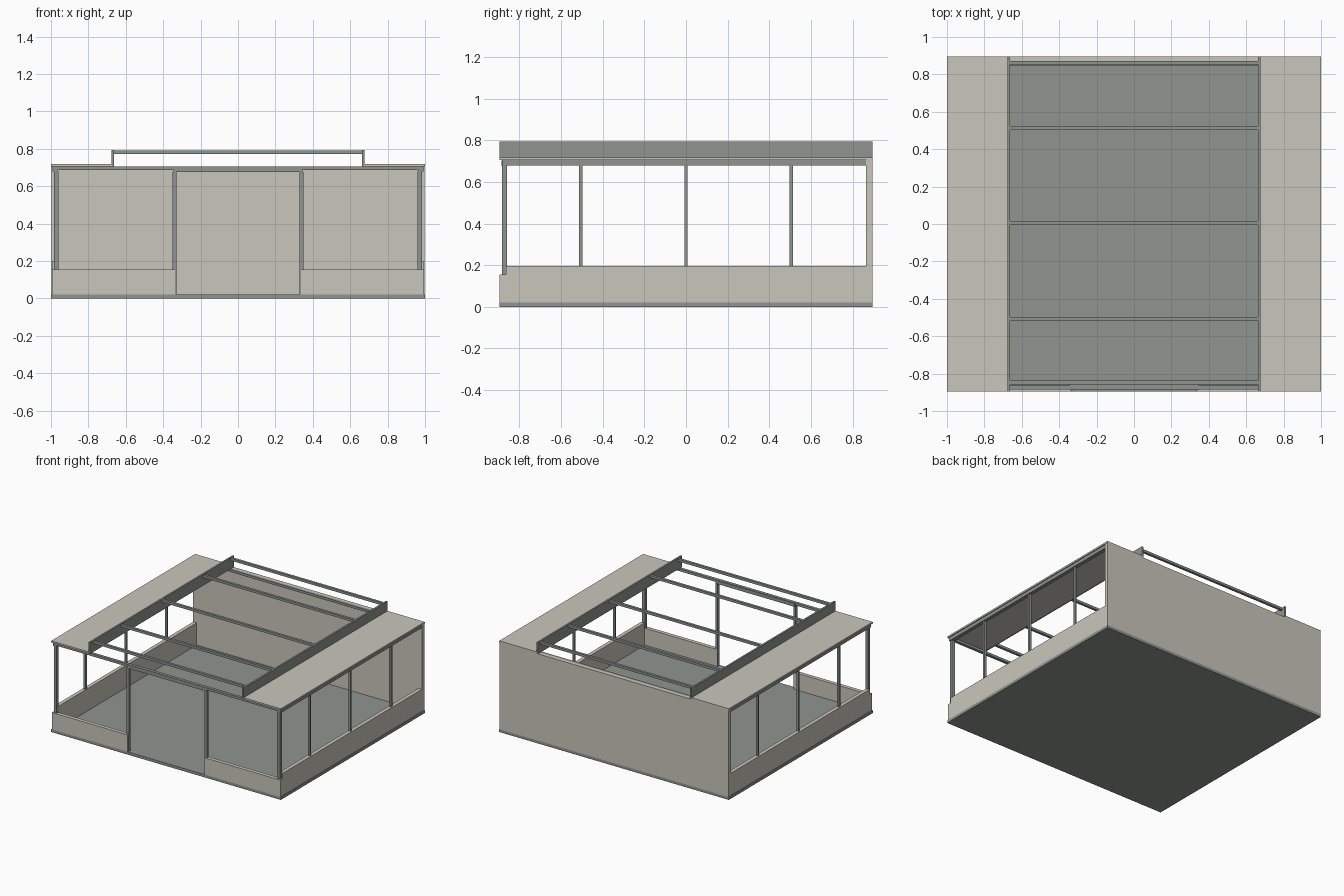
import bpy

default_cube = bpy.data.objects.get("Cube")
if default_cube:
    bpy.data.objects.remove(default_cube, do_unlink=True)


def material(name, rgb):
    m = bpy.data.materials.new(name)
    m.use_nodes = True
    colour = (*rgb, 1.0)
    m.diffuse_color = colour
    m.node_tree.nodes["Principled BSDF"].inputs["Base Color"].default_value = colour
    return m


BEIGE = material("warm_beige", (0.584, 0.565, 0.497))
GREY = material("frame_grey", (0.275, 0.301, 0.283))


def box(name, mat, xs, ys, zs):
    """Flat-faced block given by its extent along each axis."""
    spans = (xs, ys, zs)
    bpy.ops.mesh.primitive_cube_add(size=1, location=[(a + b) / 2 for a, b in spans])
    ob = bpy.context.object
    ob.name = name
    ob.scale = [b - a for a, b in spans]
    bpy.ops.object.transform_apply(location=False, rotation=False, scale=True)
    ob.data.materials.append(mat)
    return ob


def pair(name, mat, xs, ys, zs):
    """The same block on the model's left and right."""
    box("left_" + name, mat, xs, ys, zs)
    box("right_" + name, mat, (-xs[1], -xs[0]), ys, zs)


DEPTH = 0.895          # half depth of the building
INNER = 0.865          # inner face of the front and back walls
EAVE = 0.705           # underside of the roof
SILL = 0.155           # top of the front low wall
SIDE_SILL = 0.197      # top of the side low walls

# Floor and walls
box("floor_slab", GREY, (-1, 1), (-DEPTH, DEPTH), (0, 0.022))
box("back_wall", BEIGE, (-0.998, 0.998), (INNER, DEPTH), (0.022, EAVE))
pair("side_low_wall", BEIGE, (0.965, 0.995), (-INNER, INNER), (0.022, SIDE_SILL))
pair("front_low_wall", BEIGE, (0.337, 0.995), (-DEPTH, -INNER), (0.022, SILL))

# Side window posts and head beam
for i, y in enumerate((-0.505, 0, 0.505)):
    pair(f"side_post_{i + 1}", GREY, (0.968, 0.985), (y - 0.008, y + 0.008),
         (SIDE_SILL, 0.678))
pair("corner_post", GREY, (0.96, 0.985), (-0.884, -0.859), (SILL, 0.678))
pair("side_head_beam", GREY, (0.963, 0.992), (-0.885, INNER), (0.678, EAVE))

# Front frame and doorway
box("front_head_beam", GREY, (-0.963, 0.963), (-0.885, -0.862), (0.686, EAVE))
box("door_header", GREY, (-0.345, 0.345), (-0.887, -0.857), (0.676, 0.703))
pair("door_post", GREY, (0.33, 0.35), (-0.885, -0.865), (SILL, 0.676))
pair("door_jamb", GREY, (0.33, 0.337), (-0.889, -0.865), (0.022, SILL))
box("back_head_beam", GREY, (-0.963, 0.963), (0.847, INNER), (0.686, EAVE))

# Roof strips and the raised open skylight frame
pair("roof_strip", BEIGE, (0.675, 1), (-DEPTH, DEPTH), (EAVE, 0.718))
pair("skylight_fascia", GREY, (0.662, 0.676), (-DEPTH, DEPTH), (EAVE, 0.794))
for i, y in enumerate((-0.848, -0.507, 0.005, 0.513, 0.862)):
    box(f"skylight_bar_{i + 1}", GREY, (-0.662, 0.662), (y - 0.01, y + 0.01),
        (0.773, 0.792))
